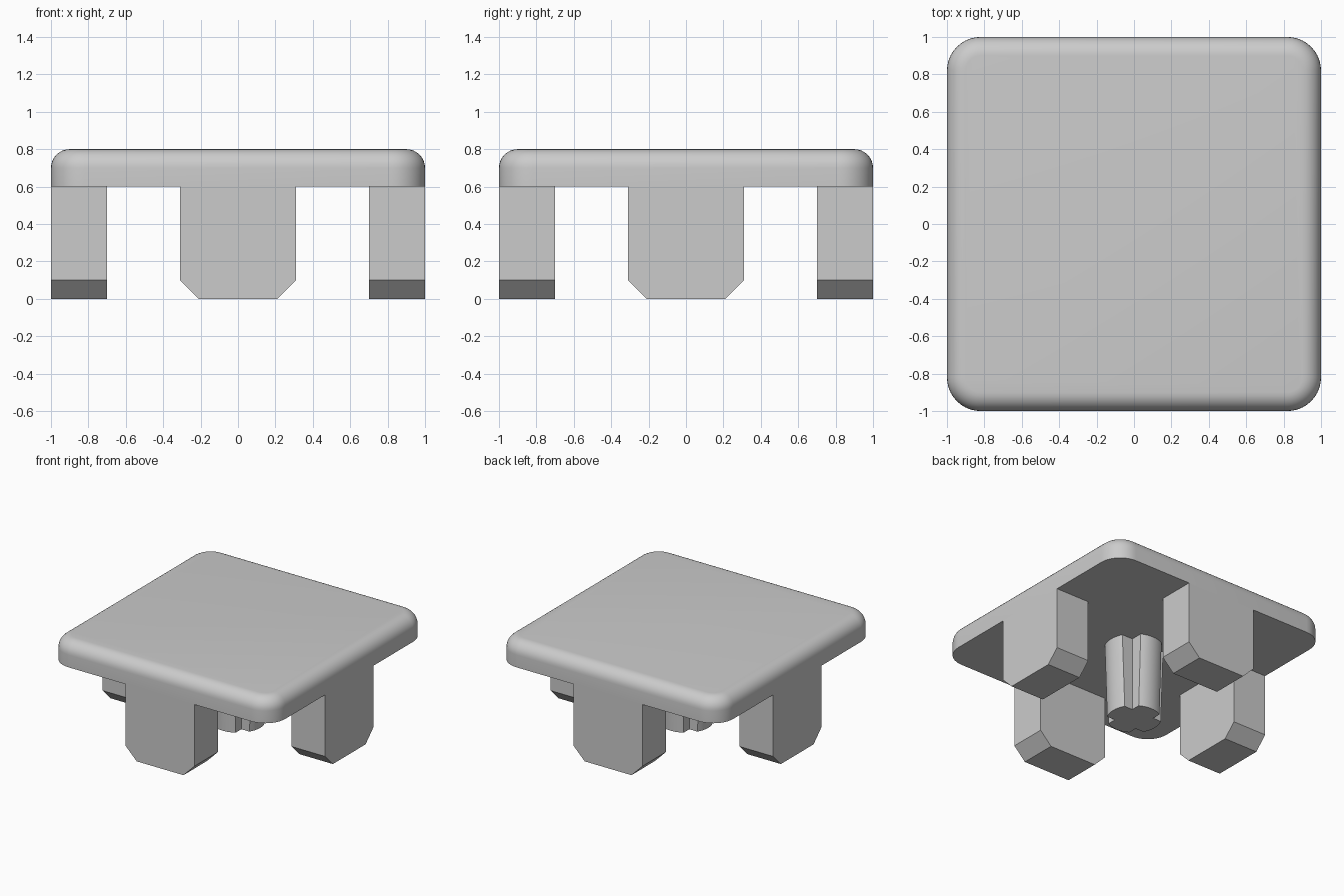
import bpy, bmesh
from math import asin, cos, sin, pi
from mathutils import Matrix, Vector

if "Cube" in bpy.data.objects:
    bpy.data.objects.remove(bpy.data.objects["Cube"])

GREY = (0.6, 0.6, 0.6, 1)
grey = bpy.data.materials.new("light_grey")
grey.diffuse_color = GREY
grey.use_nodes = True
grey.node_tree.nodes["Principled BSDF"].inputs["Base Color"].default_value = GREY


def finish(bm, name, smooth=False):
    bmesh.ops.recalc_face_normals(bm, faces=bm.faces)
    mesh = bpy.data.meshes.new(name)
    bm.to_mesh(mesh)
    bm.free()
    mesh.materials.append(grey)
    obj = bpy.data.objects.new(name, mesh)
    bpy.context.collection.objects.link(obj)
    if smooth:
        bpy.ops.object.select_all(action='DESELECT')
        obj.select_set(True)
        bpy.context.view_layer.objects.active = obj
        bpy.ops.object.shade_smooth_by_angle(angle=pi / 6)
    return obj


def loft(bm, lower, upper):
    """Close two matching loops of points into a solid."""
    a = [bm.verts.new(p) for p in lower]
    b = [bm.verts.new(p) for p in upper]
    bm.faces.new(a)
    bm.faces.new(b)
    for i in range(len(a)):
        j = (i + 1) % len(a)
        bm.faces.new((a[i], a[j], b[j], b[i]))


# Top plate: rounded square with a rounded upper rim
HALF, UNDER, TOP, CORNER, RIM = 1.0, 0.6, 0.8, 0.18, 0.1
bm = bmesh.new()
bmesh.ops.create_cube(bm, size=1, matrix=Matrix.Translation((0, 0, (UNDER + TOP) / 2))
                      @ Matrix.Diagonal((2 * HALF, 2 * HALF, TOP - UNDER, 1)))
upright = [e for e in bm.edges if abs(e.verts[0].co.z - e.verts[1].co.z) > 0.1]
bmesh.ops.bevel(bm, geom=upright, offset=CORNER, segments=10, profile=0.5, affect='EDGES')
rim = [e for e in bm.edges if all(v.co.z > TOP - 0.001 for v in e.verts)]
bmesh.ops.bevel(bm, geom=rim, offset=RIM, segments=8, profile=0.5, affect='EDGES')
finish(bm, "top_plate", smooth=True)

# Four legs at the edge middles, with chamfered feet
profile = [(-0.31, UNDER), (-0.31, 0.1), (-0.21, 0), (0.21, 0), (0.31, 0.1), (0.31, UNDER)]
for turn, side in enumerate(("front", "left", "back", "right")):
    bm = bmesh.new()
    loft(bm, [(x, -1.0, z) for x, z in profile], [(x, -0.7, z) for x, z in profile])
    bm.transform(Matrix.Rotation(turn * pi / 2, 4, 'Z'))
    finish(bm, side + "_leg")


# Central stem: tapered cross with rounded arm ends
def cross_loop(radius, z, arm=0.1, steps=8):
    points = []
    spread = asin(arm / radius)
    for quarter in range(4):
        turn = Matrix.Rotation(quarter * pi / 2, 3, 'Z')
        for i in range(steps + 1):
            angle = spread * (2 * i / steps - 1)
            points.append(turn @ Vector((radius * cos(angle), radius * sin(angle), z)))
        points.append(turn @ Vector((arm, arm, z)))
    return points


bm = bmesh.new()
loft(bm, cross_loop(0.2, 0), cross_loop(0.22, UNDER))
finish(bm, "centre_stem", smooth=True)
